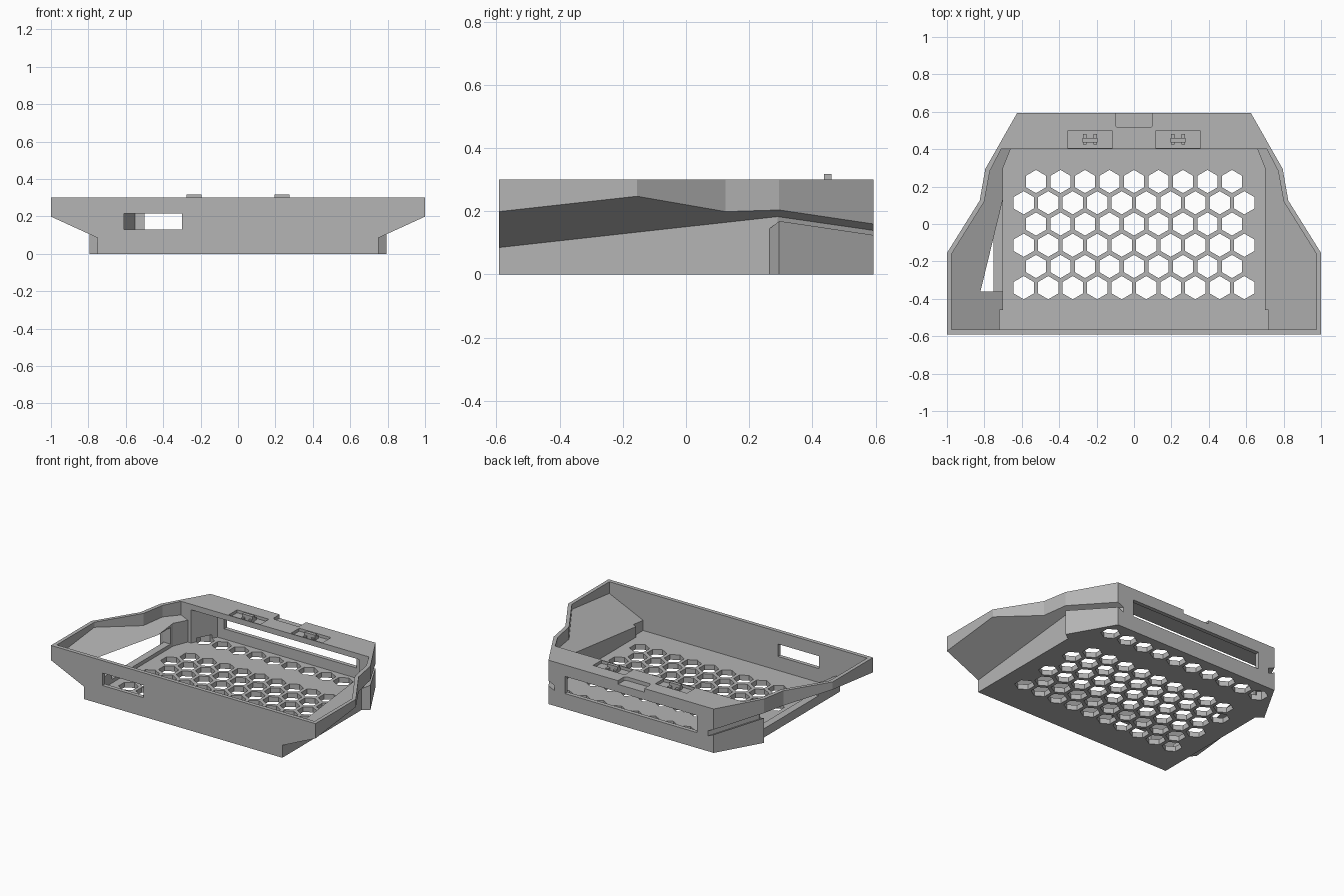
import bpy, bmesh, math

cube = bpy.data.objects.get("Cube")
if cube:
    bpy.data.objects.remove(cube, do_unlink=True)

grey = bpy.data.materials.new("plain grey")
grey.use_nodes = True
grey.diffuse_color = (0.46, 0.46, 0.46, 1)
grey.node_tree.nodes["Principled BSDF"].inputs["Base Color"].default_value = (0.46, 0.46, 0.46, 1)

FRONT, BACK, TOP, FLOOR = -0.592, 0.593, 0.3, 0.035


def flare(offset=0.0):
    """Height of the sloping underside, shifted up or down."""
    return lambda x, y: 0.085 + 0.111 * (y - FRONT) + 0.455 * (abs(x) - 0.75) + offset


def add_prism(bm, points, low, high):
    """Upright prism; low and high are heights or functions of x and y."""
    def ring(h):
        return [bm.verts.new((x, y, h(x, y) if callable(h) else h)) for x, y in points]
    a, b = ring(low), ring(high)
    faces = [bm.faces.new(a), bm.faces.new(b)]
    n = len(points)
    for i in range(n):
        j = (i + 1) % n
        faces.append(bm.faces.new((a[i], a[j], b[j], b[i])))
    bmesh.ops.recalc_face_normals(bm, faces=faces)


def finish(name, bm):
    mesh = bpy.data.meshes.new(name)
    bm.to_mesh(mesh)
    bm.free()
    mesh.materials.append(grey)
    obj = bpy.data.objects.new(name, mesh)
    bpy.context.scene.collection.objects.link(obj)
    return obj


def prism(name, points, low, high):
    bm = bmesh.new()
    add_prism(bm, points, low, high)
    return finish(name, bm)


def rect(x0, x1, y0, y1):
    return [(x0, y0), (x1, y0), (x1, y1), (x0, y1)]


def flip(points):
    return [(-x, y) for x, y in points]


def symmetric(half):
    """Close a right-hand outline with its mirror image."""
    return half + flip(half)[::-1]


def combine(target, tool, operation):
    mod = target.modifiers.new("combine", 'BOOLEAN')
    mod.operation, mod.solver, mod.object = operation, 'EXACT', tool
    bpy.context.view_layer.objects.active = target
    bpy.ops.object.modifier_apply(modifier=mod.name)
    bpy.data.objects.remove(tool, do_unlink=True)


# Central body
tray = prism("tray", symmetric([(0.75, FRONT), (0.75, 0.29), (0.58, BACK)]), 0, TOP)

# Flared sides and lower rear corner blocks
wing = [(0.65, FRONT), (1, FRONT), (1, -0.155), (0.825, 0.125),
        (0.795, 0.295), (0.625, BACK), (0.5, BACK), (0.65, 0.295)]
corner = [(0.6, 0.265), (0.75, 0.265), (0.795, 0.295), (0.625, BACK), (0.45, BACK)]
for side in (lambda p: p, flip):
    combine(tray, prism("wing", side(wing), flare(), TOP), 'UNION')
    combine(tray, prism("corner", side(corner), 0, flare(-0.035)), 'UNION')

# Main cavity, flared cavities and cavity under the rear deck
well = symmetric([(0.72, -0.565), (0.72, -0.46), (0.70, -0.46), (0.70, 0.3), (0.66, 0.4)])
combine(tray, prism("well", well, FLOOR, 0.5), 'DIFFERENCE')
pocket = [(0.64, -0.565), (0.975, -0.565), (0.975, -0.16), (0.8, 0.12),
          (0.77, 0.285), (0.71, 0.4), (0.64, 0.4)]
for side in (lambda p: p, flip):
    combine(tray, prism("pocket", side(pocket), flare(0.03), 0.5), 'DIFFERENCE')
combine(tray, prism("rear_cavity", symmetric([(0.64, 0.35), (0.64, 0.39), (0.55, 0.565)]),
                    FLOOR, 0.262), 'DIFFERENCE')

# Front window, rear slot and side opening
combine(tray, prism("window", rect(-0.61, -0.3, -0.7, -0.5), 0.13, 0.215), 'DIFFERENCE')
combine(tray, prism("slot", rect(-0.5, 0.5, 0.5, 0.7), 0.105, 0.222), 'DIFFERENCE')
combine(tray, prism("side_opening", rect(-0.95, -0.66, -0.36, 0.27), 0.06, 0.173), 'DIFFERENCE')

# Rounded notch at the rear of the deck
notch = [(0.1, 0.7)]
for i in range(5):
    a = -i * math.pi / 8
    notch.append((0.08 + 0.02 * math.cos(a), 0.535 + 0.02 * math.sin(a)))
combine(tray, prism("notch", symmetric(notch), 0.275, 0.4), 'DIFFERENCE')

# Shallow clip recesses in the deck
for x in (-0.235, 0.235):
    combine(tray, prism("recess", rect(x - 0.12, x + 0.12, 0.407, 0.497), 0.28, 0.4), 'DIFFERENCE')

# Hexagonal vents in the floor
bm = bmesh.new()
rows = [(k * 0.1135, 10 if k % 2 else 9) for k in range(-3, 3)] + [(0.48, 10)]
for y, count in rows:
    for i in range(count):
        x = (i - (count - 1) / 2) * 0.131
        add_prism(bm, [(x + 0.062 * math.sin(a * math.pi / 3), y + 0.062 * math.cos(a * math.pi / 3))
                       for a in range(6)], -0.1, 0.06)
combine(tray, finish("vents", bm), 'DIFFERENCE')

# Small H-shaped clips standing in the recesses
for name, x in (("right_clip", -0.235), ("left_clip", 0.235)):
    bm = bmesh.new()
    add_prism(bm, rect(x - 0.04, x + 0.04, 0.437, 0.46), 0.27, 0.318)
    for s in (-1, 1):
        cx = x + s * 0.028
        add_prism(bm, rect(cx - 0.01, cx + 0.01, 0.425, 0.48), 0.27, 0.298)
    finish(name, bm)
